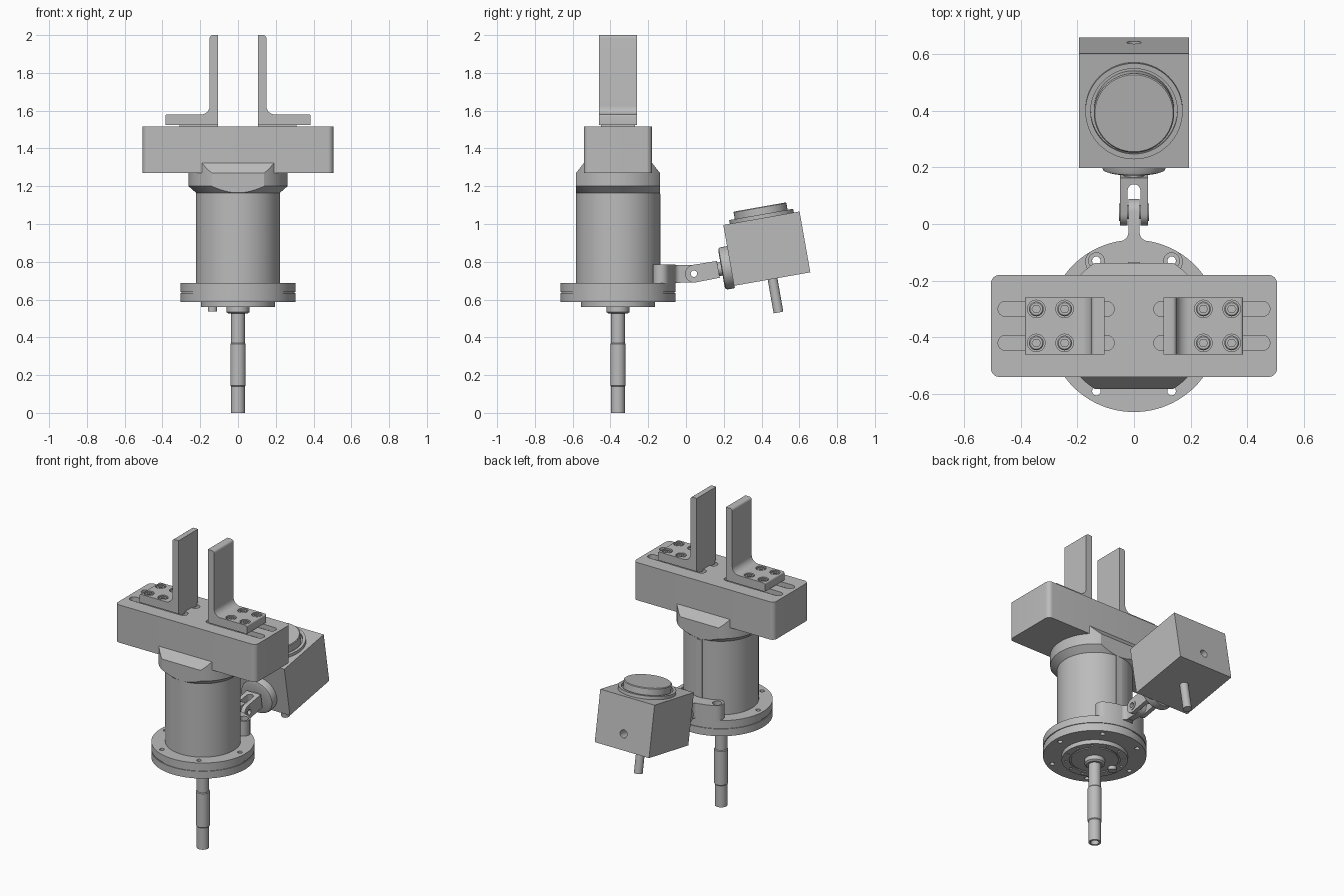
import bpy, bmesh
from math import sin, cos, radians, hypot
from mathutils import Matrix, Vector

old = bpy.data.objects.get("Cube")
if old:
    bpy.data.objects.remove(old, do_unlink=True)

grey = bpy.data.materials.new("machined grey")
grey.use_nodes = True
grey.diffuse_color = (0.5, 0.5, 0.5, 1)
grey.node_tree.nodes["Principled BSDF"].inputs["Base Color"].default_value = (0.5, 0.5, 0.5, 1)

AXIS = Matrix.Translation((0, -0.36, 0))                 # main spindle axis
PIVOT = Matrix.Translation((0, 0.042, 0.737))
HEAD = PIVOT @ Matrix.Rotation(radians(10), 4, "X")      # tilted head frame
WORLD = Matrix.Identity(4)
TURN = {"X": Matrix.Rotation(radians(90), 4, "Y"),
        "Y": Matrix.Rotation(radians(-90), 4, "X"), "Z": WORLD}


def finish(name, bm, frame):
    bm.transform(frame)
    bmesh.ops.recalc_face_normals(bm, faces=bm.faces)
    mesh = bpy.data.meshes.new(name)
    bm.to_mesh(mesh)
    bm.free()
    mesh.materials.append(grey)
    obj = bpy.data.objects.new(name, mesh)
    bpy.context.collection.objects.link(obj)
    return obj


def lathe(name, profile, frame=WORLD, axis="Z", steps=64):
    """Revolve (radius, height) points round an axis."""
    bm = bmesh.new()
    vs = [bm.verts.new((r, 0, h)) for r, h in profile]
    es = [bm.edges.new(pair) for pair in zip(vs, vs[1:])]
    bmesh.ops.spin(bm, geom=vs + es, cent=(0, 0, 0), axis=(0, 0, 1),
                   angle=radians(360), steps=steps)
    bmesh.ops.remove_doubles(bm, verts=bm.verts, dist=1e-5)
    return finish(name, bm, frame @ TURN[axis])


def rod(name, r, a, b, frame=WORLD, axis="Z", steps=32):
    return lathe(name, [(0, a), (r, a), (r, b), (0, b)], frame, axis, steps)


def prism(name, pts, axis, a, b, frame=WORLD):
    """Extrude a 2D outline from a to b along an axis."""
    place = {"X": lambda p, q: (a, p, q), "Y": lambda p, q: (p, a, q),
             "Z": lambda p, q: (p, q, a)}[axis]
    bm = bmesh.new()
    face = bm.faces.new([bm.verts.new(place(*p)) for p in pts])
    new = bmesh.ops.extrude_face_region(bm, geom=[face])["geom"]
    move = Vector([b - a if axis == c else 0 for c in "XYZ"])
    bmesh.ops.translate(bm, vec=move, verts=[v for v in new if isinstance(v, bmesh.types.BMVert)])
    return finish(name, bm, frame)


def arc(cx, cy, r, start, end, n=8):
    angles = [radians(start + (end - start) * i / n) for i in range(n + 1)]
    return [(cx + r * cos(t), cy + r * sin(t)) for t in angles]


def rect(x0, x1, y0, y1, r=0.0):
    if not r:
        return [(x0, y0), (x1, y0), (x1, y1), (x0, y1)]
    return (arc(x1 - r, y1 - r, r, 0, 90) + arc(x0 + r, y1 - r, r, 90, 180)
            + arc(x0 + r, y0 + r, r, 180, 270) + arc(x1 - r, y0 + r, r, 270, 360))


def combine(obj, others, operation="DIFFERENCE"):
    """Apply booleans and discard the helper objects."""
    for other in others:
        other.hide_render = True
        mod = obj.modifiers.new("boolean", "BOOLEAN")
        mod.operation, mod.solver, mod.object = operation, "EXACT", other
        bpy.context.view_layer.objects.active = obj
        bpy.ops.object.modifier_apply(modifier=mod.name)
        bpy.data.objects.remove(other, do_unlink=True)
    return obj


def polar(r, deg, frame=AXIS):
    return frame @ Matrix.Translation((r * cos(radians(deg)), r * sin(radians(deg)), 0))


# Spindle shaft with a hollow tip
lathe("spindle_shaft", [(0, 0.03), (0.025, 0.03), (0.025, 0), (0.037, 0), (0.037, 0.14),
                        (0.041, 0.145), (0.041, 0.365), (0.037, 0.37), (0.037, 0.53), (0, 0.53)], AXIS)
lathe("shaft_collar", [(0, 0.525), (0.05, 0.525), (0.06, 0.533), (0.06, 0.565), (0, 0.565)], AXIS)
rod("locating_pin", 0.025, 0.537, 0.565, polar(0.135, 180))

# Bottom plate with groove and ring of small holes
plate = lathe("bottom_plate", [(0, 0.56), (0.14, 0.56), (0.14, 0.567), (0.15, 0.567), (0.15, 0.56),
                               (0.195, 0.56), (0.195, 0.6), (0, 0.6)], AXIS)
combine(plate, [rod("cutter", 0.008, 0.54, 0.575, polar(0.172, 30 * i + 15), steps=12)
                for i in range(12)])

# Bolted flange with a parting groove
flange = lathe("mounting_flange", [(0, 0.587), (0.304, 0.587), (0.304, 0.634), (0.299, 0.634),
                                   (0.299, 0.641), (0.304, 0.641), (0.304, 0.688), (0, 0.688)],
               AXIS, steps=96)
combine(flange, [rod("cutter", 0.015, 0.55, 0.72, polar(0.266, 60 * i), steps=16) for i in range(6)])

# Motor housing
rod("motor_housing", 0.222, 0.68, 1.17, AXIS, steps=96)
prism("rear_strip", rect(-0.022, 0.022, 0.2, 0.225), "Z", 0.78, 1.16, AXIS)

# Flared collar, flattened front and back with sloped shoulders
collar = lathe("flared_collar", [(0, 1.165), (0.222, 1.165), (0.262, 1.2), (0.262, 1.34), (0, 1.34)],
               AXIS, steps=96)
half = [(0.2225, 1.1), (0.2225, 1.27), (0.17, 1.336)]
clip = prism("cutter", half + [(-y, z) for y, z in reversed(half)], "X", -0.4, 0.4, AXIS)
combine(collar, [clip], "INTERSECT")

# Gripper body with four adjustment slots
body = prism("gripper_body", rect(-0.505, 0.505, -0.18, 0.18, 0.03), "Z", 1.27, 1.515, AXIS)
combine(body, [prism("cutter", rect(min(s * 0.07, s * 0.48), max(s * 0.07, s * 0.48),
                                    y - 0.027, y + 0.027, 0.0269), "Z", 1.485, 1.6, AXIS)
               for s in (-1, 1) for y in (-0.06, 0.06)])

# Gripper fingers with counterbored socket screws
finger_outline = ([(0.105, 1.525), (0.385, 1.525)] + arc(0.375, 1.57, 0.01, 0, 90, 4)
                  + arc(0.195, 1.625, 0.045, 270, 180) + arc(0.135, 1.985, 0.015, 0, 90, 4)
                  + [(0.105, 2.0)])
for side, s in (("left", 1), ("right", -1)):
    finger = prism(side + "_finger", [(s * x, z) for x, z in finger_outline], "Y", -0.1, 0.1, AXIS)
    key = rect(0.105, 0.31, -0.09, 0.09)
    prism(side + "_finger_key", [(s * x, y) for x, y in key], "Z", 1.505, 1.53, AXIS)
    spots = [AXIS @ Matrix.Translation((s * x, y, 0)) for x in (0.245, 0.345) for y in (-0.06, 0.06)]
    combine(finger, [rod("cutter", 0.031, 1.545, 1.7, spot) for spot in spots])
    for spot in spots:
        screw = lathe(side + "_finger_screw", [(0, 1.54), (0.026, 1.54), (0.026, 1.573),
                                               (0.022, 1.577), (0, 1.577)], spot, steps=24)
        combine(screw, [rod("cutter", 0.015, 1.56, 1.6, spot, steps=6)])

# Rear bracket: curved foot, filleted neck and pivot tongue
cap = 0.042
ends = [(polar(0.262, a, WORLD).translation, a) for a in (120, 60)]
band = (arc(0, 0, 0.304, 60, 120, 16) + arc(*ends[0][0].xy, cap, 120, 300)[1:]
        + arc(0, 0, 0.22, 120, 60, 16)[1:] + arc(*ends[1][0].xy, cap, 240, 420)[1:-1])
bracket = prism("rear_bracket", band, "Z", 0.687, 0.785, AXIS)
fillet = arc(0.05, 0.33, 0.03, 180, 270)
neck = prism("neck", fillet + [(0.05, 0.26), (-0.05, 0.26)] + [(-x, y) for x, y in reversed(fillet)],
             "Z", 0.688, 0.784, AXIS)
tongue = prism("tongue", [(-0.14, -0.047)] + arc(0, 0, 0.047, -90, 90, 16) + [(-0.14, 0.047)],
               "X", -0.02, 0.02, PIVOT)
combine(bracket, [neck, tongue], "UNION")
bores = [lathe("cutter", [(0, 0.6), (0.015, 0.6), (0.015, 0.755), (0.028, 0.755), (0.028, 0.9), (0, 0.9)],
               polar(0.266, a), steps=24) for a in (60, 120)]
combine(bracket, bores + [rod("cutter", 0.025, -0.1, 0.1, PIVOT, "X")])

# Clevis and hollow pivot pin
clevis = prism("clevis", arc(0, 0, 0.047, 90, 270, 16) + [(0.131, -0.045), (0.131, 0.045)],
               "X", -0.05, 0.05, HEAD)
slot = prism("cutter", arc(0, 0.085, 0.023, 0, 180) + [(-0.023, -0.1), (0.023, -0.1)],
             "Z", -0.1, 0.1, HEAD)
combine(clevis, [slot, rod("cutter", 0.025, -0.1, 0.1, HEAD, "X")])
lathe("pivot_pin", [(0.017, -0.053), (0.031, -0.053), (0.031, -0.049), (0.025, -0.049), (0.025, 0.049),
                    (0.031, 0.049), (0.031, 0.053), (0.017, 0.053), (0.017, -0.053)], HEAD, "X", 32)

# Swivel disc joining clevis to sensor head
lathe("swivel_disc", [(0, 0.12), (0.036, 0.12), (0.036, 0.148), (0.098, 0.148), (0.109, 0.152),
                      (0.113, 0.162), (0.113, 0.2), (0, 0.2)], HEAD, "Y")

# Sensor head box, with a rear socket
box = prism("sensor_box", rect(-0.195, 0.195, 0.198, 0.608), "Z", -0.1, 0.227, HEAD)
combine(box, [rod("cutter", 0.025, 0.54, 0.7, HEAD, "Y")])

# Lens ring, raised lens and lower stem
LENS = HEAD @ Matrix.Translation((0, 0.405, 0))
lathe("lens_ring", [(0.153, 0.22), (0.172, 0.22), (0.172, 0.247), (0.153, 0.247), (0.153, 0.22)], LENS)
lathe("lens", [(0, 0.22), (0.142, 0.22), (0.142, 0.283), (0.138, 0.287), (0, 0.287)], LENS)
rod("lower_stem", 0.026, -0.28, -0.09, LENS)

# Smooth the round faces and keep edges crisp
bpy.ops.object.select_all(action="DESELECT")
for obj in bpy.context.collection.objects:
    if obj.type == "MESH":
        obj.select_set(True)
        bpy.context.view_layer.objects.active = obj
bpy.ops.object.shade_smooth_by_angle(angle=radians(30))
